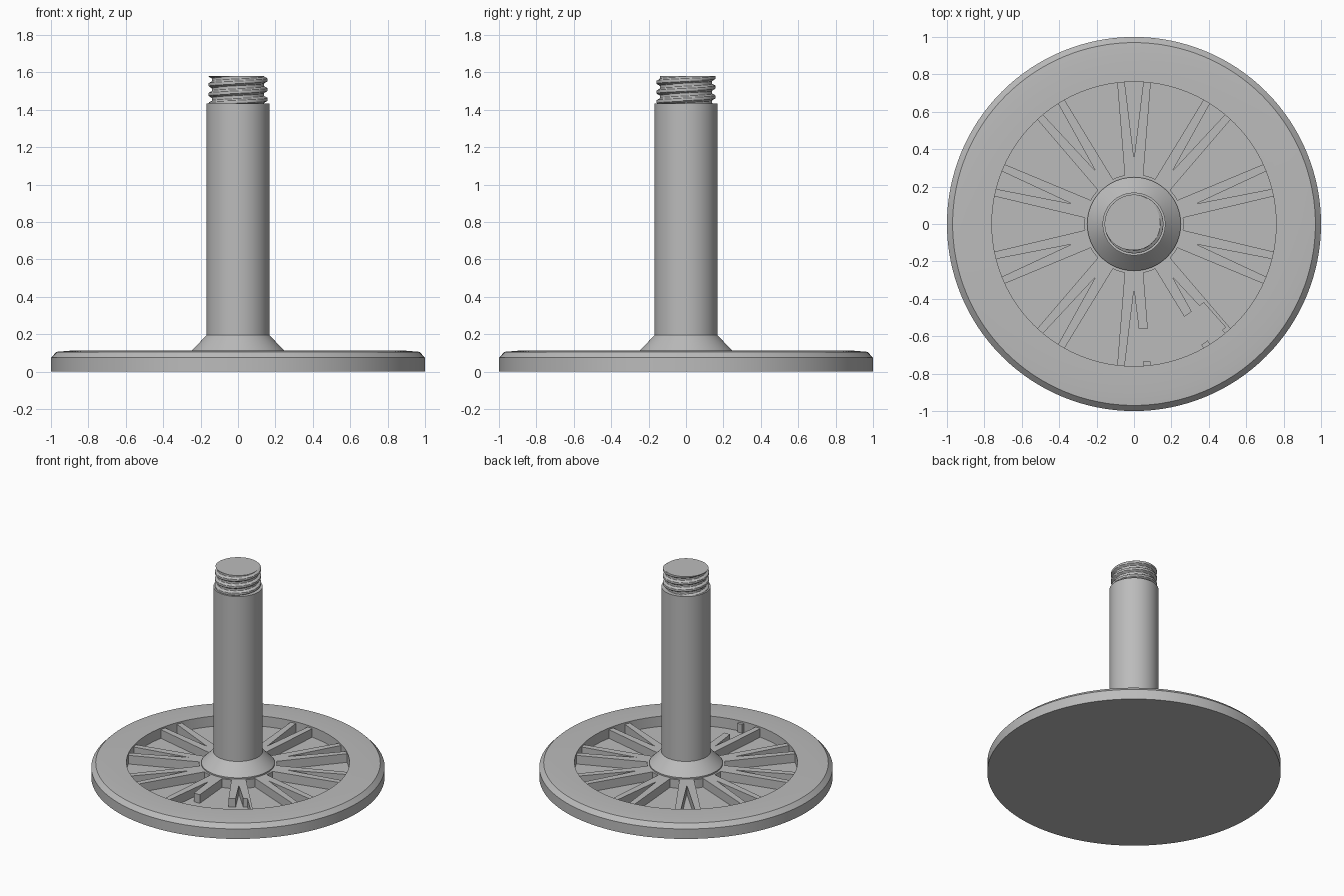
import bpy, bmesh, math
from mathutils import Matrix

cube = bpy.data.objects.get("Cube")
if cube:
    bpy.data.objects.remove(cube, do_unlink=True)

grey = bpy.data.materials.new("plain grey")
grey.use_nodes = True
colour = (0.5, 0.5, 0.5, 1)
grey.diffuse_color = colour
grey.node_tree.nodes["Principled BSDF"].inputs["Base Color"].default_value = colour


def finish(name, bm, smooth=True):
    bmesh.ops.recalc_face_normals(bm, faces=bm.faces)
    mesh = bpy.data.meshes.new(name)
    bm.to_mesh(mesh)
    bm.free()
    mesh.materials.append(grey)
    obj = bpy.data.objects.new(name, mesh)
    bpy.context.collection.objects.link(obj)
    if smooth:
        bpy.ops.object.select_all(action='DESELECT')
        obj.select_set(True)
        bpy.context.view_layer.objects.active = obj
        bpy.ops.object.shade_smooth_by_angle(angle=math.radians(25))
    return obj


def lathe(name, profile, steps=128):
    """Revolve (radius, height) points about the vertical axis."""
    bm = bmesh.new()
    verts = [bm.verts.new((r, 0, z)) for r, z in profile]
    edges = [bm.edges.new(pair) for pair in zip(verts, verts[1:])]
    bmesh.ops.spin(bm, geom=verts + edges, axis=(0, 0, 1), cent=(0, 0, 0),
                   angle=math.tau, steps=steps, use_duplicate=False)
    bmesh.ops.remove_doubles(bm, verts=bm.verts, dist=0.0001)
    return finish(name, bm)


FLOOR, SPOKE_TOP, RIM_TOP = 0.035, 0.1, 0.112
HUB_R, RIM_R = 0.265, 0.76

# Wheel disc with a bevelled rim, a sunken web and a raised hub ring
lathe("wheel_disc", [(0, 0), (1, 0), (1, 0.075), (0.97, 0.106), (0.9, RIM_TOP),
                     (RIM_R, RIM_TOP), (RIM_R, FLOOR), (HUB_R, FLOOR),
                     (HUB_R, SPOKE_TOP), (0, SPOKE_TOP)])

# Shaft with a flared foot
lathe("shaft", [(0, 0.09), (0.25, 0.09), (0.25, 0.11), (0.168, 0.195),
                (0.168, 1.435), (0, 1.435)])


# Spokes: pairs of straight legs that spread apart towards the rim
def spoke_leg(bm, angle, side, start, end, inner_cut=0.0):
    def edges_at(r):
        outer = 0.05 + 0.04 * (r - HUB_R) / (RIM_R - HUB_R)
        inner = max(0, 0.05 * (r - 0.35) / (RIM_R - 0.35))
        return inner + inner_cut * (outer - inner), outer

    radii = [start] + [r for r in (0.35,) if start < r < end] + [end]
    inside = [(r, side * edges_at(r)[0]) for r in radii]
    outside = [(r, side * edges_at(r)[1]) for r in reversed(radii)]
    turn = Matrix.Rotation(angle, 4, 'Z')
    base = bm.faces.new([bm.verts.new((x, y, FLOOR - 0.01)) for x, y in inside + outside])
    top = bmesh.ops.extrude_face_region(bm, geom=[base])
    raised = [v for v in top["geom"] if isinstance(v, bmesh.types.BMVert)]
    for v in raised:
        v.co.z = SPOKE_TOP
    for v in set(base.verts) | set(raised):
        v.co = turn @ v.co


START, END, BREAK, STUB = 0.255, 0.763, 0.56, 0.735
spokes = bmesh.new()
for i in range(10):
    angle = math.radians(90 + 36 * i)
    for side in (-1, 1):
        if (i, side) in ((5, 1), (6, -1)):
            # Interrupted legs, with a short stub on the rim
            spoke_leg(spokes, angle, side, START, BREAK)
            spoke_leg(spokes, angle, side, STUB, END)
        elif (i, side) == (6, 1):
            # Notched leg
            spoke_leg(spokes, angle, side, START, BREAK)
            spoke_leg(spokes, angle, side, BREAK, STUB, 0.6)
            spoke_leg(spokes, angle, side, STUB, END)
        else:
            spoke_leg(spokes, angle, side, START, END)
finish("spokes", spokes, smooth=False)


# Threaded tip: radius follows a rounded helical ridge
def thread_radius(turn, z):
    phase = (z / 0.052 - turn) % 1
    ridge = 0.5 + 0.9 * math.cos(math.tau * phase)
    return 0.14 + 0.017 * min(1, max(0, ridge))


SEGMENTS, ROWS, LOW, HIGH = 72, 48, 1.43, 1.58
bm = bmesh.new()
rings = []
for row in range(ROWS + 1):
    z = LOW + (HIGH - LOW) * row / ROWS
    ring = []
    for s in range(SEGMENTS):
        a, r = math.tau * s / SEGMENTS, thread_radius(s / SEGMENTS, z)
        ring.append(bm.verts.new((r * math.cos(a), r * math.sin(a), z)))
    rings.append(ring)
for low, high in zip(rings, rings[1:]):
    for s in range(SEGMENTS):
        n = (s + 1) % SEGMENTS
        bm.faces.new((low[s], low[n], high[n], high[s]))
bm.faces.new(rings[-1])
bm.faces.new(rings[0])
finish("threaded_tip", bm)
